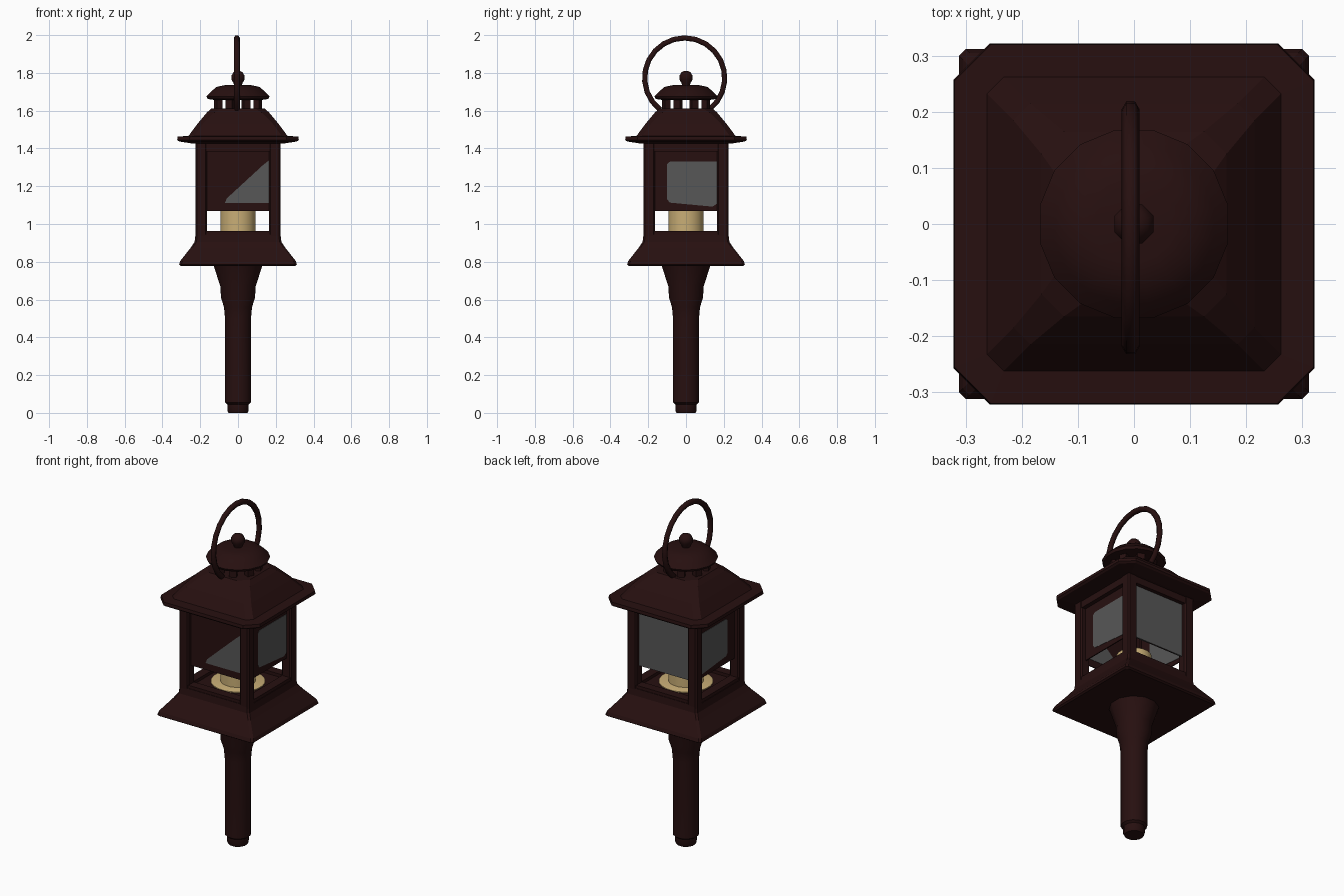
import bpy, bmesh, math
from mathutils import Matrix, Vector

old = bpy.data.objects.get("Cube")
if old:
    bpy.data.objects.remove(old)


def material(name, r, g, b):
    m = bpy.data.materials.new(name)
    m.use_nodes = True
    m.diffuse_color = (r, g, b, 1)
    m.node_tree.nodes["Principled BSDF"].inputs["Base Color"].default_value = (r, g, b, 1)
    return m


IRON = material("dark maroon iron", 0.020, 0.005, 0.005)
GLASS = material("smoky grey glass", 0.095, 0.095, 0.095)
WAX = material("cream wax", 0.58, 0.42, 0.18)


def finish(name, bm, mat, angle=None, bevel=0):
    bmesh.ops.recalc_face_normals(bm, faces=bm.faces)
    mesh = bpy.data.meshes.new(name)
    bm.to_mesh(mesh)
    bm.free()
    mesh.materials.append(mat)
    ob = bpy.data.objects.new(name, mesh)
    bpy.context.collection.objects.link(ob)
    if bevel:
        mod = ob.modifiers.new("soft edges", 'BEVEL')
        mod.width = bevel
        mod.segments = 1
    if angle:
        bpy.ops.object.select_all(action='DESELECT')
        ob.select_set(True)
        bpy.context.view_layer.objects.active = ob
        bpy.ops.object.shade_smooth_by_angle(angle=math.radians(angle))
    return ob


def loft(name, rings, mat, angle=None):
    """Skin a stack of equal-length point rings and cap both ends."""
    bm = bmesh.new()
    loops = [[bm.verts.new(p) for p in ring] for ring in rings]
    n = len(loops[0])
    for a, b in zip(loops, loops[1:]):
        for i in range(n):
            j = (i + 1) % n
            bm.faces.new((a[i], a[j], b[j], b[i]))
    bm.faces.new(loops[0])
    bm.faces.new(loops[-1])
    return finish(name, bm, mat, angle)


def lathe(name, profile, mat, sides=12, angle=40):
    def ring(r, z):
        return [(r * math.cos(math.tau * (i + 0.5) / sides),
                 r * math.sin(math.tau * (i + 0.5) / sides), z) for i in range(sides)]
    return loft(name, [ring(r, z) for r, z in profile], mat, angle)


def square_stack(name, profile, mat):
    """Stack of squares with cut corners: half width, corner cut, height."""
    def ring(h, c, z):
        k = h - c
        return [(h, -k, z), (h, k, z), (k, h, z), (-k, h, z),
                (-h, k, z), (-h, -k, z), (-k, -h, z), (k, -h, z)]
    return loft(name, [ring(*p) for p in profile], mat)


def box(name, lo, hi, mat, bevel=0):
    bm = bmesh.new()
    bmesh.ops.create_cube(bm, size=1)
    lo, hi = Vector(lo), Vector(hi)
    for v in bm.verts:
        v.co = (lo + hi) / 2 + v.co * (hi - lo)
    return finish(name, bm, mat, bevel=bevel)


def pane(name, outline, quarter, thick, mat):
    """Upright plate set in the window facing the given quarter turn from the front."""
    spin = Matrix.Rotation(quarter * math.pi / 2, 3, 'Z')
    rings = [[spin @ Vector((u, y, z)) for u, z in outline]
             for y in (-0.195 - thick / 2, -0.195 + thick / 2)]
    return loft(name, rings, mat)


# Handle post and funnel
lathe("pole", [(0.052, 0), (0.058, 0.012), (0.058, 0.045), (0.071, 0.055), (0.071, 0.5),
               (0.077, 0.56), (0.093, 0.61), (0.097, 0.67), (0.135, 0.785)], IRON)

# Flared base with the lantern floor
square_stack("flared_base", [(0.302, 0.01, 0.778), (0.312, 0.012, 0.785), (0.305, 0.012, 0.805),
                             (0.25, 0.01, 0.875), (0.23, 0.01, 0.905), (0.225, 0.01, 0.945)], IRON)

# Corner posts, sills and top beams
for sx in (-1, 1):
    for sy in (-1, 1):
        xs, ys = sorted((sx * 0.165, sx * 0.226)), sorted((sy * 0.165, sy * 0.226))
        box("corner_post", (xs[0], ys[0], 0.9), (xs[1], ys[1], 1.44), IRON, 0.008)
for q in range(4):
    for name, z0, z1 in (("sill", 0.94, 0.963), ("top_beam", 1.385, 1.44)):
        rail = box(name, (-0.18, -0.222, z0), (0.18, -0.17, z1), IRON)
        rail.rotation_euler.z = q * math.pi / 2

# Window plates, each with its own clear patch
full = [(-0.17, 1.07), (0.17, 1.07), (0.17, 1.39), (-0.17, 1.39)]
side = [(-0.1, 1.13), (-0.085, 1.113), (0.14, 1.092), (0.168, 1.11),
        (0.168, 1.33), (-0.085, 1.33), (-0.1, 1.318)]
patches = {
    "front": [(-0.07, 1.11), (0.168, 1.11), (0.168, 1.34), (0.13, 1.31), (-0.06, 1.135)],
    "left": side,
    "back": [(u * 0.98, z) for u, z in full],
    "right": [(-u, z) for u, z in side],
}
for q, (where, patch) in enumerate(patches.items()):
    pane(where + "_window_plate", full, q, 0.006, IRON)
    pane(where + "_window_glass", patch, q, 0.0095, GLASS)

# Candle on its wax dish
lathe("candle", [(0.094, 0.945), (0.094, 1.095), (0.088, 1.1)], WAX, 20)
lathe("wax_dish", [(0.145, 0.944), (0.145, 0.95), (0.135, 0.953)], WAX, 20)

# Roof with a thin eave
square_stack("roof", [(0.235, 0.02, 1.425), (0.312, 0.06, 1.437), (0.322, 0.065, 1.445),
                      (0.32, 0.065, 1.463), (0.262, 0.03, 1.466), (0.215, 0.03, 1.53),
                      (0.165, 0.04, 1.59), (0.14, 0.05, 1.612)], IRON)

# Vent pillars under the cap
for i in range(8):
    a = math.tau * (i + 0.5) / 8
    p = box("vent_pillar", (-0.015, -0.02, 1.605), (0.015, 0.02, 1.668), IRON)
    p.location = (0.113 * math.cos(a), 0.113 * math.sin(a), 0)
    p.rotation_euler.z = a

# Cap and knob
lathe("vent_cap", [(0.13, 1.657), (0.163, 1.662), (0.171, 1.676), (0.145, 1.702),
                   (0.115, 1.726), (0.07, 1.735)], IRON, 16)
lathe("knob", [(0.022, 1.73), (0.025, 1.745), (0.038, 1.765), (0.038, 1.785),
               (0.026, 1.803), (0.01, 1.81)], IRON, 8)

# Carrying ring standing across the depth
curve = bpy.data.curves.new("carry_ring", 'CURVE')
curve.dimensions = '3D'
curve.bevel_depth = 0.016
curve.bevel_resolution = 1
curve.use_fill_caps = True
spline = curve.splines.new('POLY')
steps = 18
spline.points.add(steps)
for i, pt in enumerate(spline.points):
    a = math.radians(-52 + 284 * i / steps)
    pt.co = (-0.006, -0.007 + 0.212 * math.cos(a), 1.773 + 0.212 * math.sin(a), 1)
curve.materials.append(IRON)
bpy.context.collection.objects.link(bpy.data.objects.new("carry_ring", curve))
